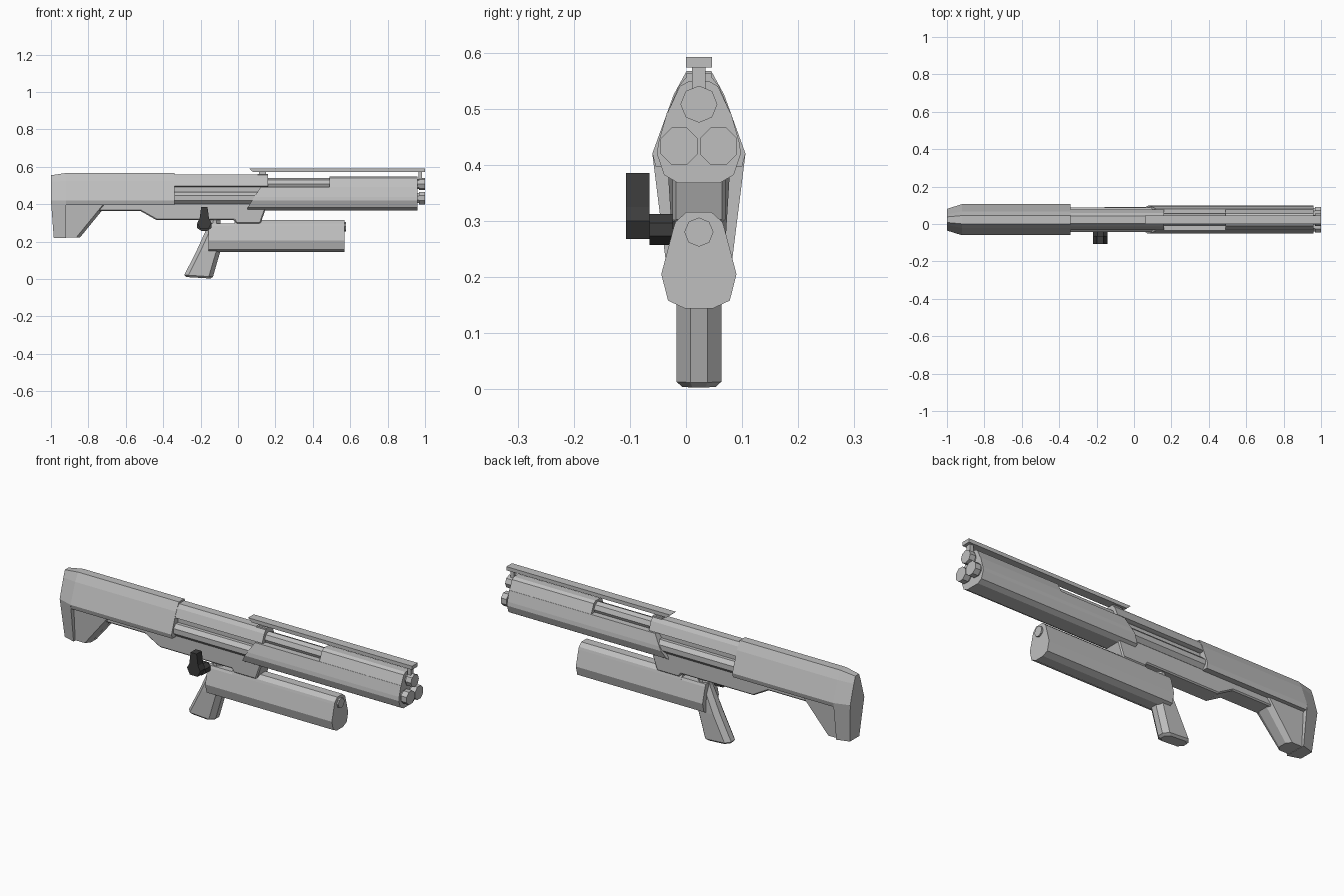
import bpy, bmesh, math

if "Cube" in bpy.data.objects:
    bpy.data.objects.remove(bpy.data.objects["Cube"])

CY = 0.023  # centre plane of the body (the side lever makes the whole lopsided)


def material(name, v):
    m = bpy.data.materials.new(name)
    m.diffuse_color = (v, v, v, 1)
    m.use_nodes = True
    m.node_tree.nodes["Principled BSDF"].inputs["Base Color"].default_value = m.diffuse_color
    return m


GREY = material("grey", 0.52)
DARK = material("charcoal", 0.045)


def loft(name, rings, mat=GREY):
    """Skin a list of equal-length point rings and cap both ends."""
    bm = bmesh.new()
    vs = [[bm.verts.new(p) for p in r] for r in rings]
    n = len(rings[0])
    for a, b in zip(vs, vs[1:]):
        for i in range(n):
            j = (i + 1) % n
            bm.faces.new((a[i], a[j], b[j], b[i]))
    bm.faces.new(vs[0])
    bm.faces.new(vs[-1])
    bmesh.ops.recalc_face_normals(bm, faces=bm.faces)
    me = bpy.data.meshes.new(name)
    bm.to_mesh(me)
    bm.free()
    me.materials.append(mat)
    ob = bpy.data.objects.new(name, me)
    bpy.context.collection.objects.link(ob)
    return ob


def section(half, x):
    """Symmetric cross-section from (half width, z) points; x is a number or a function of z."""
    fx = x if callable(x) else (lambda z: x)
    return ([(fx(z), CY + w, z) for w, z in half] +
            [(fx(z), CY - w, z) for w, z in reversed(half)])


def plate(name, xz, hw, bevel=0.0, mat=GREY, cy=CY):
    """Side profile extruded across y, optionally with bevelled edges."""
    ob = loft(name, [[(x, cy - hw, z) for x, z in xz], [(x, cy + hw, z) for x, z in xz]], mat)
    if bevel:
        mod = ob.modifiers.new("bevel", 'BEVEL')
        mod.width, mod.segments = bevel, 1
    return ob


def tube(name, y, z, stops, turn=0.0):
    """Octagonal tube along x from (x, radius) stops."""
    ang = [math.tau * i / 8 + turn for i in range(8)]
    return loft(name, [[(x, y + r * math.cos(a), z + r * math.sin(a)) for a in ang]
                       for x, r in stops])


def oct_ring(x0, x1, hw, z, tilt=0.0, c=0.022):
    """Chamfered rectangle in plan, with tilt lifting its rear."""
    d = hw * 0.62
    pts = [(x0 + c, hw), (x1 - c, hw), (x1, hw - d), (x1, d - hw),
           (x1 - c, -hw), (x0 + c, -hw), (x0, d - hw), (x0, hw - d)]
    return [(x, CY + y, z + tilt * (x1 - x) / (x1 - x0)) for x, y in pts]


# Stock shell, tapering at the rear
shell = [(0.022, 0.567), (0.045, 0.525), (0.083, 0.42), (0.077, 0.397)]
rear = [(0.015, 0.555), (0.028, 0.52), (0.058, 0.42), (0.055, 0.397)]
loft("stock_shell", [section(rear, -1.0), section(shell, -0.92), section(shell, -0.34)])


# Butt, narrowing downwards
def butt_ring(xr, wr, w, z):
    return [(xr, CY - wr, z), (xr, CY + wr, z), (-0.92, CY + w, z), (-0.92, CY - w, z)]


loft("butt", [butt_ring(-1.0, 0.058, 0.083, 0.42), butt_ring(-0.985, 0.038, 0.058, 0.22)])
wedge = [(0.056, -0.70, 0.40), (0.045, -0.845, 0.222)]
loft("butt_brace", [[(-0.925, CY - a, z), (-0.925, CY + a, z), (x - 0.02, CY + a, z),
                     (x, CY + a * 0.5, z), (x, CY - a * 0.5, z), (x - 0.02, CY - a, z)]
                    for a, x, z in wedge])

# Receiver: lower frame, inner core and top cover
plate("receiver_frame", [(-0.80, 0.41), (-0.745, 0.363), (-0.52, 0.363), (-0.435, 0.315),
                         (-0.02, 0.315), (-0.01, 0.297), (0.12, 0.297), (0.15, 0.38),
                         (0.15, 0.41)], 0.047, 0.006)
plate("receiver_core", [(-0.36, 0.40), (0.14, 0.40), (0.14, 0.505), (-0.36, 0.505)], 0.03)
cover = [(0.021, 0.558), (0.036, 0.54), (0.054, 0.497), (0.04, 0.493)]
loft("receiver_cover", [section(cover, -0.36), section(cover, 0.16)])

# Barrel and twin magazine tubes with flared ends
ends = [(0.968, 0.029), (0.968, 0.036), (1.0, 0.036)]
for side in (-1, 1):
    tube("magazine_tube", CY + side * 0.035, 0.433, [(-0.36, 0.034), (0.95, 0.034), (0.952, 0.029)] + ends,
         math.pi / 8)
tube("barrel", CY, 0.508, [(0.12, 0.032), (0.95, 0.032), (0.952, 0.026),
                           (0.968, 0.026), (0.968, 0.033), (1.0, 0.033)])

# Forend with a slanted rear edge, and the raised heat shield ahead of the opening
fore = [(0.057, 0.493), (0.072, 0.44), (0.075, 0.42), (0.062, 0.382), (0.038, 0.368)]
loft("forend", [section(fore, lambda z: 0.05 + max(0, z - 0.38) * 0.63), section(fore, 0.96)])
shield = [(0.018, 0.549), (0.034, 0.54), (0.058, 0.488)]
loft("heat_shield", [section(shield, 0.49), section(shield, 0.96)])

# Sight rail on two posts
plate("sight_rail", [(0.058, 0.592), (1.0, 0.592), (1.0, 0.573), (0.08, 0.573)], 0.023)
for x0, x1, z0 in ((0.112, 0.15, 0.548), (0.965, 0.985, 0.53)):
    plate("rail_post", [(x0, z0), (x1, z0), (x1, 0.575), (x0, 0.575)], 0.012)
plate("rail_clamp", [(0.105, 0.55), (0.16, 0.55), (0.16, 0.563), (0.105, 0.563)], 0.023)

# Pistol grip
loft("grip", [oct_ring(-0.278, -0.147, 0.03, 0.003, 0.008),
              oct_ring(-0.287, -0.134, 0.04, 0.012, 0.010),
              oct_ring(-0.222, -0.094, 0.04, 0.15),
              oct_ring(-0.163, -0.094, 0.033, 0.28),
              oct_ring(-0.152, -0.094, 0.033, 0.318)])

# Underslung housing, low at the rear, with a round lens
low = [(0.025, 0.144), (0.055, 0.158), (0.067, 0.205), (0.046, 0.285)]
loft("housing_rear", [section([*low, (0.04, 0.297)], x) for x in (-0.158, 0.0)])
loft("housing", [section([*low, (0.042, 0.298), (0.022, 0.316)], x) for x in (-0.02, 0.57)])
tube("lens", CY, 0.28, [(0.56, 0.026), (0.578, 0.026)])

# Side lever: hub and paddle
tube_pts = [(-0.18 + 0.042 * math.cos(i * math.tau / 8 + math.pi / 8),
             0.285 + 0.03 * math.sin(i * math.tau / 8 + math.pi / 8)) for i in range(8)]
plate("lever_hub", tube_pts, 0.021, 0, DARK, -0.044)
plate("lever_paddle", [(-0.197, 0.385), (-0.163, 0.385), (-0.155, 0.325), (-0.142, 0.30),
                       (-0.158, 0.268), (-0.202, 0.268), (-0.218, 0.30), (-0.205, 0.325)],
      0.021, 0, DARK, -0.086)
plate("lever_axle", [(-0.195, 0.27), (-0.165, 0.27), (-0.165, 0.30), (-0.195, 0.30)],
      0.015, 0, DARK, -0.015)
